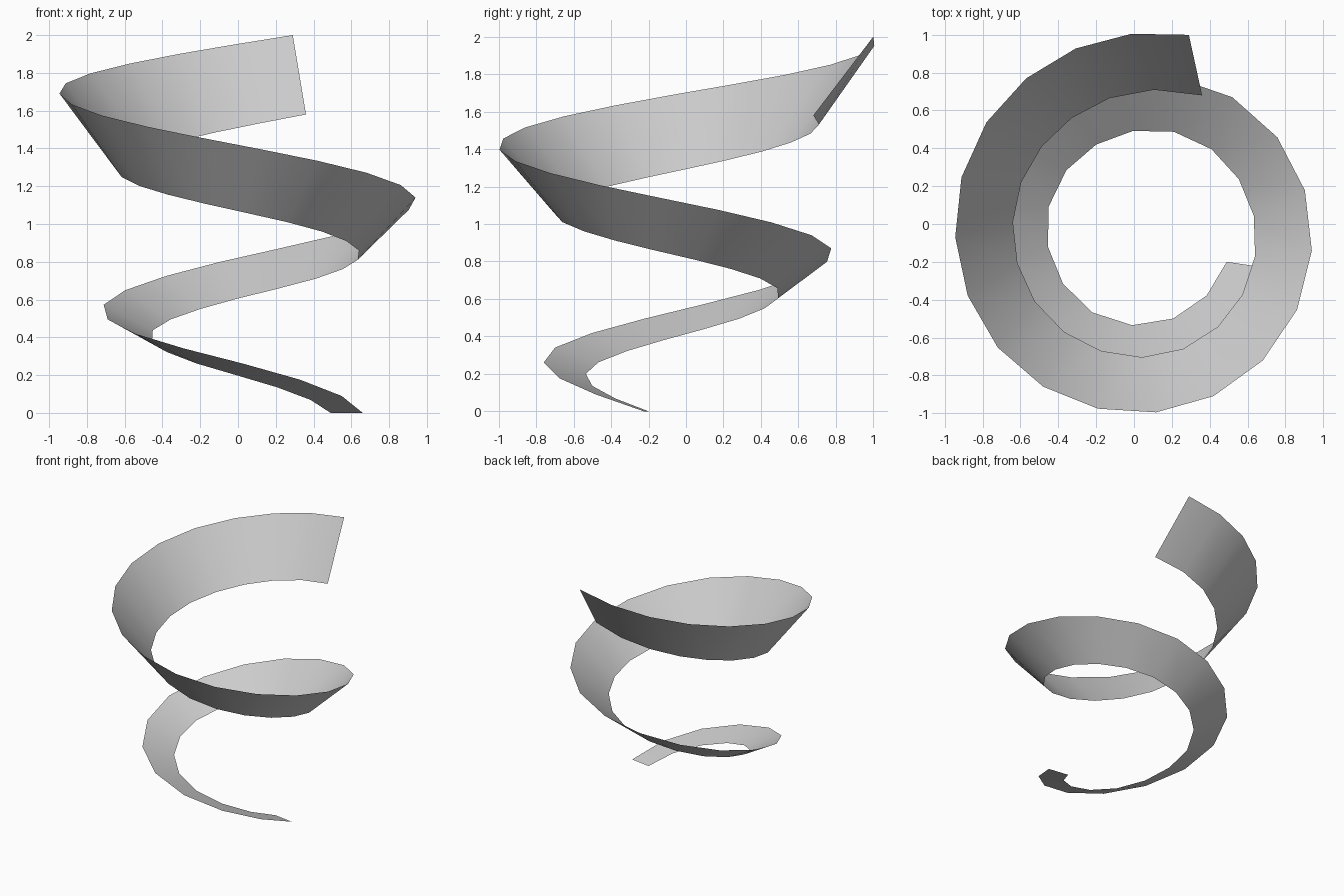
import bpy, bmesh, math

if "Cube" in bpy.data.objects:
    bpy.data.objects.remove(bpy.data.objects["Cube"])

STEPS = 3  # segments between guide points

# Guide points (x, y, z) along the two edges of the rising ribbon
INNER = [(.49, -.20, 0), (-.01, -.535, .20), (-.455, -.12, .38), (-.20, .42, .55),
         (.41, .395, .71), (.64, -.17, .86), (.26, -.66, 1.01), (-.37, -.57, 1.155),
         (-.64, .01, 1.295), (-.33, .56, 1.435), (.36, .68, 1.58)]
OUTER = [(.66, -.225, 0), (.03, -.76, .26), (-.69, -.22, .495), (-.38, .62, .725),
         (.52, .67, .94), (.94, -.14, 1.14), (.42, -.91, 1.335), (-.48, -.86, 1.515),
         (-.945, -.07, 1.69), (-.57, .77, 1.85), (.29, 1.0, 2.0)]


def to_polar(points):
    """Angle (unwound clockwise), radius and height of each guide point."""
    result, last = [], None
    for x, y, z in points:
        a = math.atan2(y, x)
        while last is not None and a > last:
            a -= math.tau
        last = a
        result.append((a, math.hypot(x, y), z))
    return result


def spiral(points):
    """Smooth spiral through the guide points."""
    p = to_polar(points)
    ext = lambda a, b, c: tuple(3 * u - 3 * v + w for u, v, w in zip(a, b, c))
    p = [ext(*p[:3])] + p + [ext(p[-1], p[-2], p[-3])]
    out = []
    for k in range(1, len(p) - 2):
        for s in range(STEPS + (k == len(p) - 3)):
            t = s / STEPS
            a, r, z = (0.5 * (2 * q1 + (q2 - q0) * t
                              + (2 * q0 - 5 * q1 + 4 * q2 - q3) * t * t
                              + (3 * q1 - q0 - 3 * q2 + q3) * t ** 3)
                       for q0, q1, q2, q3 in zip(*p[k - 1:k + 3]))
            out.append((r * math.cos(a), r * math.sin(a), z))
    return out


# Open ribbon bridged between inner and outer edge
bm = bmesh.new()
inner = [bm.verts.new(c) for c in spiral(INNER)]
outer = [bm.verts.new(c) for c in spiral(OUTER)]
for i in range(len(inner) - 1):
    face = bm.faces.new((inner[i], inner[i + 1], outer[i + 1], outer[i]))
    face.smooth = True
    face.normal_update()
    if face.normal.z < 0:
        face.normal_flip()
mesh = bpy.data.meshes.new("spiral_ribbon")
bm.to_mesh(mesh)
bm.free()
ribbon = bpy.data.objects.new("spiral_ribbon", mesh)
bpy.context.collection.objects.link(ribbon)
